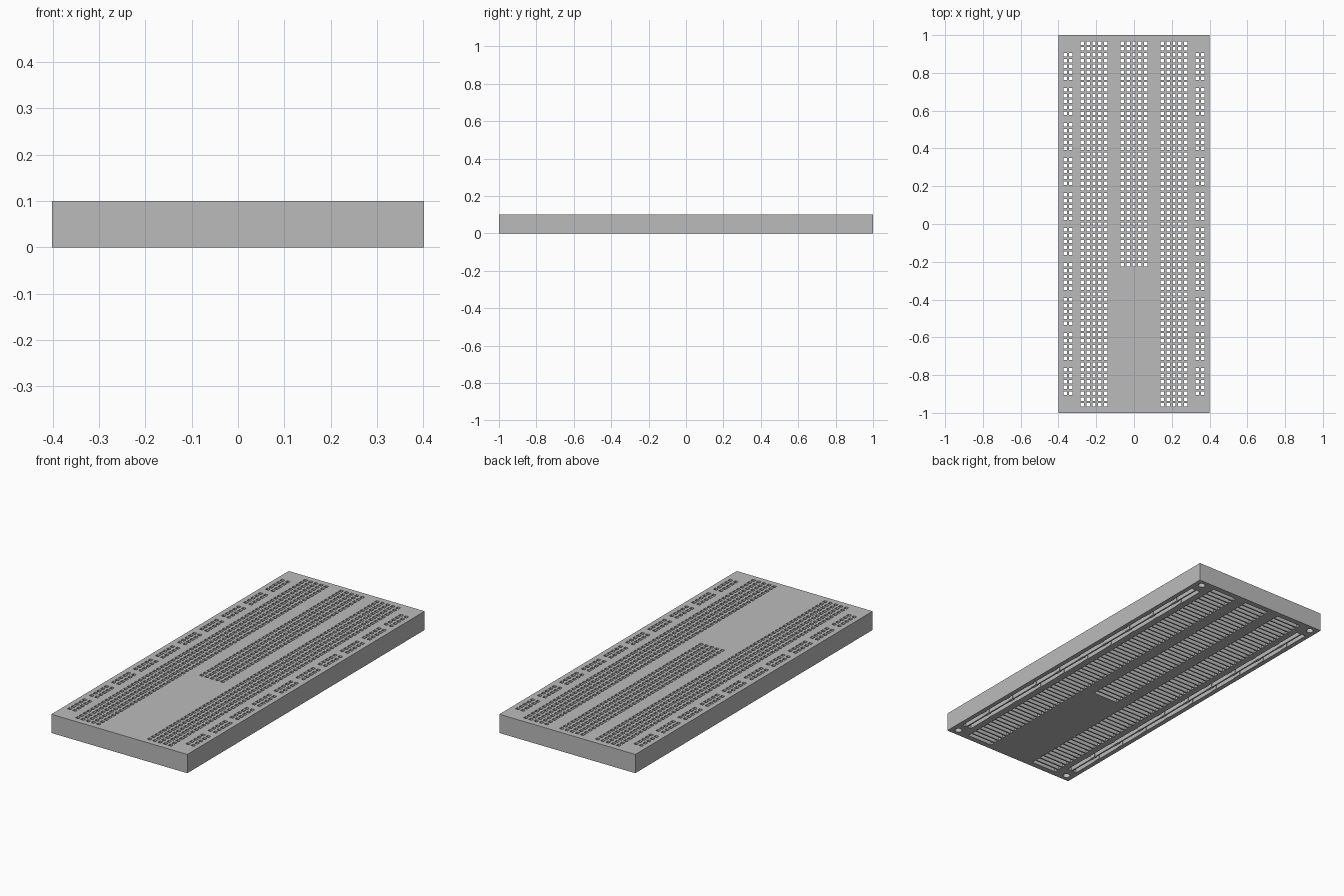
import bpy, bmesh, math

if "Cube" in bpy.data.objects:
    bpy.data.objects.remove(bpy.data.objects["Cube"])

W, L, H = 0.401, 1.0, 0.1      # half width, half length, height
DEPTH = 0.08                   # depth of the underside slots
P = 0.0309                     # pin pitch
HOLE = 0.009                   # half size of a square pin hole
ROWS = 63
row_y = [(31 - i) * P for i in range(ROWS)]

pins, slots = [], []           # rectangles (x0, x1, y0, y1)


def rect(cx, cy, hx, hy):
    return tuple(round(v, 5) for v in (cx - hx, cx + hx, cy - hy, cy + hy))


# Terminal blocks: five pins per row joined by one slot underneath
for cx, count in ((-0.212, ROWS), (0.0, 39), (0.212, ROWS)):
    for y in row_y[:count]:
        slots.append(rect(cx, y, 2 * P + 0.013, 0.0115))
        for k in range(-2, 3):
            pins.append(rect(cx + k * P, y, HOLE, HOLE))

# Power rails: ten groups of five, long slots that narrow between groups
for side in (-1, 1):
    for cx in (side * 0.3495 - P / 2, side * 0.3495 + P / 2):
        slots.append(rect(cx, 0, HOLE, 29 * P + 0.0115))
        for g in range(10):
            group = row_y[2 + 6 * g: 7 + 6 * g]
            slots.append(rect(cx, group[2], 0.0115, 2 * P + 0.0115))
            for y in group:
                pins.append(rect(cx, y, HOLE, HOLE))

# Square areas around the round screw holes
SX, SY, SR, PATCH = 0.359, 0.963, 0.018, 0.023
screws = [(sx * SX, sy * SY) for sx in (-1, 1) for sy in (-1, 1)]
patches = [rect(x, y, PATCH, PATCH) for x, y in screws]

# Grid lines through every edge
everything = pins + slots + patches
xs = sorted({-W, W} | {v for r in everything for v in r[:2]})
ys = sorted({-L, L} | {v for r in everything for v in r[2:]})
zs = [0.0, DEPTH, H]
xi = {v: i for i, v in enumerate(xs)}
yi = {v: i for i, v in enumerate(ys)}


def cells(rects):
    return {(i, j) for x0, x1, y0, y1 in rects
            for i in range(xi[x0], xi[x1]) for j in range(yi[y0], yi[y1])}


pin_cells = cells(pins)
empty = [cells(slots) | pin_cells, pin_cells]
patch_cells = cells(patches)


def solid(i, j, k):
    return (0 <= i < len(xs) - 1 and 0 <= j < len(ys) - 1 and 0 <= k < 2
            and (i, j) not in empty[k])


# Board body: a face wherever a solid cell meets an empty one
SIDES = (
    ((1, 0, 0), ((1, 0, 0), (1, 1, 0), (1, 1, 1), (1, 0, 1))),
    ((-1, 0, 0), ((0, 0, 0), (0, 0, 1), (0, 1, 1), (0, 1, 0))),
    ((0, 1, 0), ((0, 1, 0), (0, 1, 1), (1, 1, 1), (1, 1, 0))),
    ((0, -1, 0), ((0, 0, 0), (1, 0, 0), (1, 0, 1), (0, 0, 1))),
    ((0, 0, 1), ((0, 0, 1), (1, 0, 1), (1, 1, 1), (0, 1, 1))),
    ((0, 0, -1), ((0, 0, 0), (0, 1, 0), (1, 1, 0), (1, 0, 0))),
)
bm = bmesh.new()
cache = {}


def vert(i, j, k):
    if (i, j, k) not in cache:
        cache[i, j, k] = bm.verts.new((xs[i], ys[j], zs[k]))
    return cache[i, j, k]


for k in range(2):
    for i in range(len(xs) - 1):
        for j in range(len(ys) - 1):
            if not solid(i, j, k):
                continue
            for (dx, dy, dz), corners in SIDES:
                if solid(i + dx, j + dy, k + dz):
                    continue
                if k == 0 and dz == -1 and (i, j) in patch_cells:
                    continue
                bm.faces.new([vert(i + a, j + b, k + c) for a, b, c in corners])

# Round screw holes sunk into the underside corners
N = 24
for cx, cy in screws:
    outer, rim, end = [], [], []
    for n in range(N):
        c, s = math.cos(2 * math.pi * n / N), math.sin(2 * math.pi * n / N)
        m = PATCH / max(abs(c), abs(s))
        outer.append(bm.verts.new((cx + c * m, cy + s * m, 0)))
        rim.append(bm.verts.new((cx + c * SR, cy + s * SR, 0)))
        end.append(bm.verts.new((cx + c * SR, cy + s * SR, DEPTH)))
    for n in range(N):
        m = (n + 1) % N
        bm.faces.new((outer[n], rim[n], rim[m], outer[m]))
        bm.faces.new((rim[n], end[n], end[m], rim[m]))
    bm.faces.new(end[::-1])

mesh = bpy.data.meshes.new("board")
bm.to_mesh(mesh)
bm.free()
board = bpy.data.objects.new("board", mesh)
bpy.context.collection.objects.link(board)

# Plain grey plastic
grey = bpy.data.materials.new("grey plastic")
grey.diffuse_color = (0.5, 0.5, 0.5, 1)
grey.use_nodes = True
grey.node_tree.nodes["Principled BSDF"].inputs["Base Color"].default_value = grey.diffuse_color
mesh.materials.append(grey)
